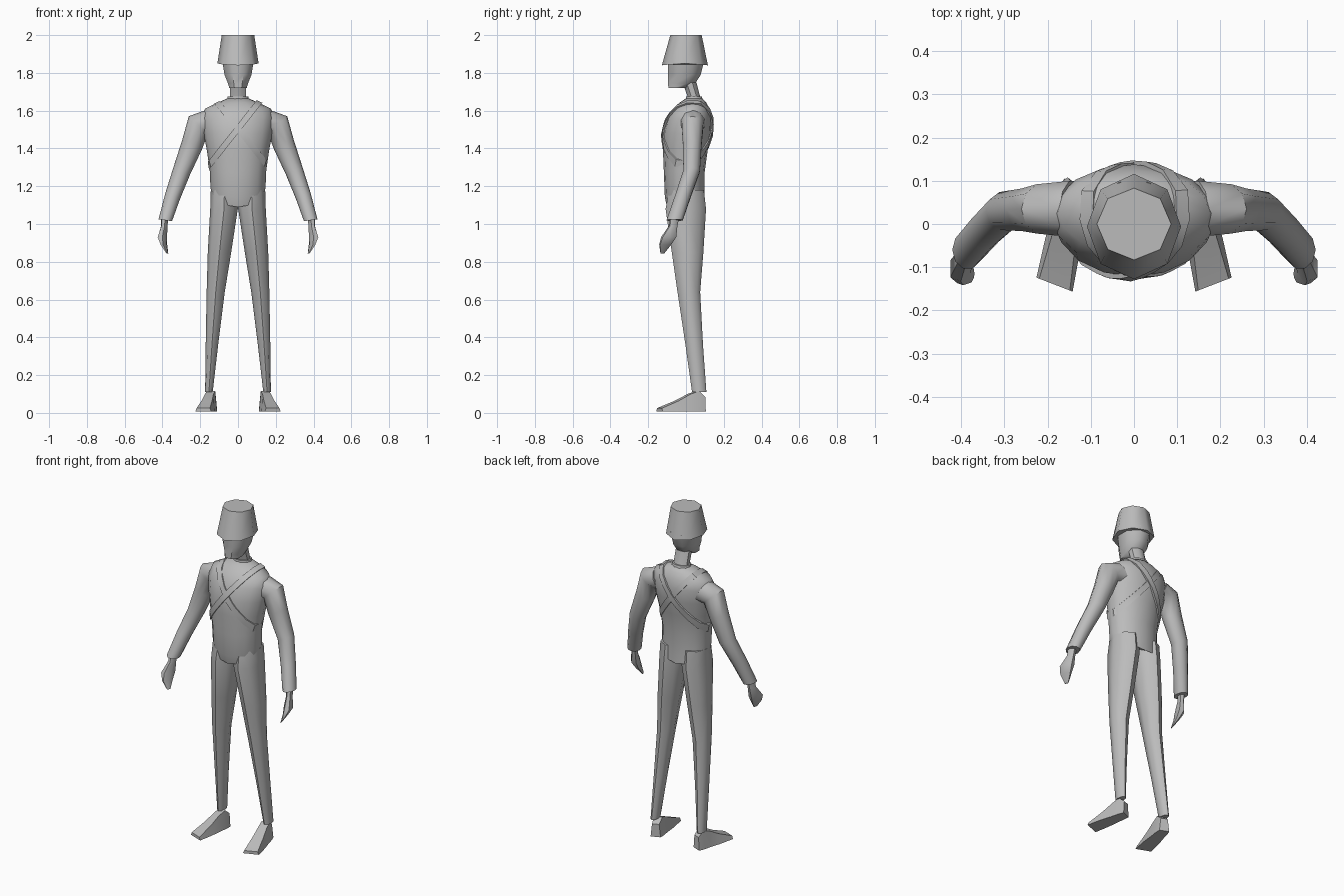
import bpy, bmesh, math
from mathutils import Vector
from mathutils.bvhtree import BVHTree

if "Cube" in bpy.data.objects:
    bpy.data.objects.remove(bpy.data.objects["Cube"])

grey = bpy.data.materials.new("plain_grey")
grey.diffuse_color = (0.5, 0.5, 0.5, 1)
grey.use_nodes = True
grey.node_tree.nodes["Principled BSDF"].inputs["Base Color"].default_value = grey.diffuse_color


def ring(cx, cy, cz, rx, ry, n, tilt=0, phase=0, drop=0, turn=0):
    """Oval section, tilted sideways; drop lowers its front and back."""
    t, w, pts = math.radians(tilt), math.radians(turn), []
    for i in range(n):
        a = 2 * math.pi * i / n + math.radians(phase)
        x, y = rx * math.cos(a), ry * math.sin(a)
        z = x * math.sin(t) - drop * abs(math.sin(a)) ** 1.5
        x *= math.cos(t)
        pts.append((cx + x * math.cos(w) - y * math.sin(w),
                    cy + x * math.sin(w) + y * math.cos(w), cz + z))
    return pts


def make(name, rings, closed=False, angle=50, mirror=False):
    """Skin a row of sections; closed joins the last one to the first."""
    bm = bmesh.new()
    rows = [[bm.verts.new(p) for p in r] for r in rings]
    pairs = list(zip(rows, rows[1:]))
    if closed:
        pairs.append((rows[-1], rows[0]))
    else:
        bm.faces.new(rows[0])
        bm.faces.new(rows[-1])
    for a, b in pairs:
        for i in range(len(a)):
            j = (i + 1) % len(a)
            bm.faces.new((a[i], a[j], b[j], b[i]))
    bmesh.ops.recalc_face_normals(bm, faces=bm.faces)
    me = bpy.data.meshes.new(name)
    bm.to_mesh(me)
    bm.free()
    me.materials.append(grey)
    ob = bpy.data.objects.new(name, me)
    bpy.context.collection.objects.link(ob)
    bpy.ops.object.select_all(action='DESELECT')
    ob.select_set(True)
    bpy.context.view_layer.objects.active = ob
    bpy.ops.object.shade_smooth_by_angle(angle=math.radians(angle))
    if mirror:
        ob.modifiers.new("mirror", 'MIRROR').use_mirror_merge = False
    return ob


# Jacket: z, half width, front y, back y, hem drop
jacket = make("jacket", [
    ring(0, (f + b) / 2, z, w, (b - f) / 2, 16, drop=d) for z, w, f, b, d in [
        (1.165, .142, -.100, .100, .075), (1.20, .146, -.112, .098, .06),
        (1.29, .150, -.117, .098, .02), (1.39, .165, -.122, .115, 0),
        (1.48, .182, -.122, .135, 0), (1.56, .19, -.100, .138, 0),
        (1.61, .175, -.070, .125, 0), (1.642, .11, -.035, .108, 0),
        (1.665, .055, .00, .085, 0)]])

# Sleeves
make("sleeve", [ring(x, y, z, rx, ry, 10, t) for x, y, z, rx, ry, t in [
    (.14, .035, 1.535, .075, .068, 65), (.21, .035, 1.525, .068, .06, 42),
    (.243, .033, 1.42, .058, .052, 25), (.298, .03, 1.28, .048, .046, 22),
    (.345, -.015, 1.15, .042, .044, 20), (.385, -.06, 1.02, .036, .045, 8)]],
    mirror=True)

# Hands taper to a point at the fingers
make("hand", [ring(x, y, z, rx, ry, 6, turn=20) for x, y, z, rx, ry in [
    (.388, -.062, 1.03, .02, .026), (.39, -.068, .99, .018, .024),
    (.40, -.092, .93, .026, .044), (.392, -.11, .89, .014, .036),
    (.374, -.125, .845, .003, .012)]], mirror=True)

# Trouser legs
make("trouser_leg", [ring(x, (f + b) / 2, z, w, (b - f) / 2, 8)
                     for x, z, w, f, b in [
    (.072, 1.18, .072, -.09, .095), (.074, 1.08, .073, -.108, .106),
    (.098, .85, .062, -.075, .092), (.118, .64, .048, -.045, .075),
    (.138, .36, .033, -.003, .09), (.154, .11, .02, .032, .108)]],
    mirror=True)

# Shoes: sections from heel to toe, turned outwards
shoe = []
for s, w, top, tw in [(-.005, .028, .085, .02), (.03, .034, .115, .024),
                      (.075, .036, .10, .024), (.14, .043, .065, .03),
                      (.235, .045, .025, .038)]:
    c = Vector((.137, .09, 0)) + Vector((.20, -.98, 0)) * s
    side = Vector((.93, .36, 0))
    up = Vector((0, 0, 1))
    shoe.append([c - side * w + up * .008, c + side * w + up * .008,
                 c + side * tw + up * top, c - side * tw + up * top])
make("shoe", shoe, angle=45, mirror=True)

# Neck and collar
make("neck", [ring(0, y, z, .047, ry, 8, phase=22.5) for y, z, ry in [
    (.05, 1.64, .042), (.04, 1.68, .036), (.018, 1.75, .04)]])
make("collar", [ring(0, y, z, w, r, 10) for y, z, w, r in [
    (.045, 1.64, .062, .05), (.042, 1.675, .055, .044)]])

# Head: flat face and a jaw narrowing to the chin
make("head", [ring(0, (f + b) / 2, z, w, (b - f) / 2, 8, phase=22.5)
              for z, w, f, b in [
    (1.72, .05, -.098, .01), (1.745, .058, -.1, .055),
    (1.79, .077, -.102, .085), (1.87, .092, -.102, .105)]])

# Tall cap, narrower at the top, with a pointed front rim
make("cap", [ring(0, -.006, 1.85, .109, .122, 8, drop=.01),
             ring(0, 0, 2.0, .086, .083, 8)], angle=55)

# Crossed straps: each loops around the chest, lying on the jacket
tree = BVHTree.FromObject(jacket, bpy.context.evaluated_depsgraph_get())
for name, s, lift in [("left_strap", 1, .007), ("right_strap", -1, .012)]:
    along = Vector((-.27 * s, 0, .34)).normalized()
    width = Vector((.34 * s, 0, .27)).normalized() * .016
    mid = Vector((.02 * s, .01, 1.48))
    loop = []
    for i in range(20):
        a = 2 * math.pi * i / 20
        out = along * math.cos(a) + Vector((0, 1, 0)) * math.sin(a)
        sec = []
        for sign in (-1, 1):
            start = mid + width * sign
            hit = tree.ray_cast(start, out)[0]
            sec.append((hit - out * .006, hit + out * lift))
        loop.append([sec[0][0], sec[0][1], sec[1][1], sec[1][0]])
    make(name, loop, closed=True, angle=35)
